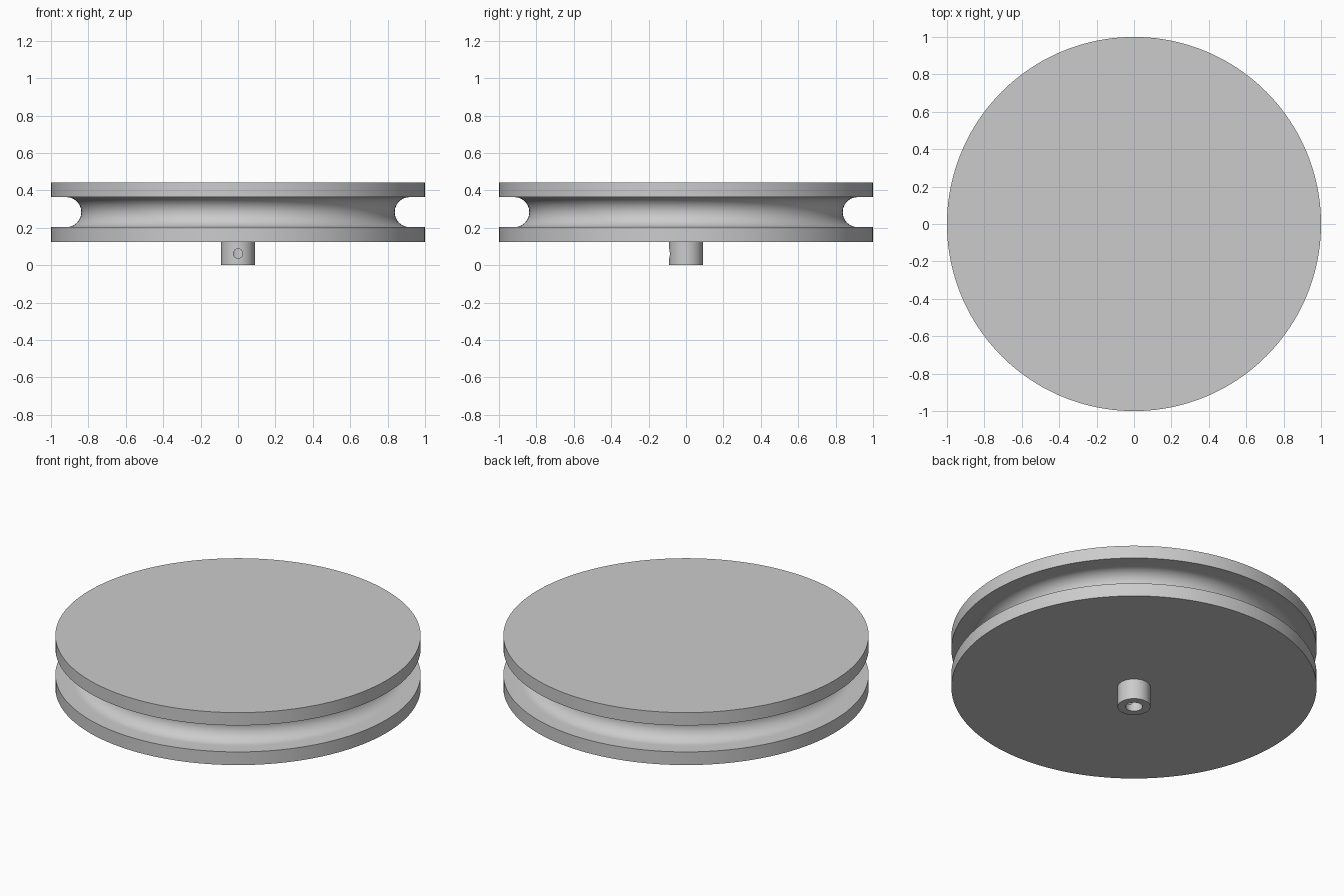
import bpy, bmesh, math
from mathutils import Matrix

cube = bpy.data.objects.get("Cube")
if cube:
    bpy.data.objects.remove(cube, do_unlink=True)

# One flat grey for the whole pulley
grey = bpy.data.materials.new("plain grey")
grey.use_nodes = True
colour = (0.6, 0.6, 0.6, 1)
grey.diffuse_color = colour
grey.node_tree.nodes["Principled BSDF"].inputs["Base Color"].default_value = colour

RIM_R, BASE_Z, TOP_Z = 1.0, 0.124, 0.441
GROOVE_R, GROOVE_X, GROOVE_Z = 0.08, 0.918, 0.2835
HUB_R, BORE_R, SCREW_R = 0.09, 0.046, 0.025


def add_object(name, bm):
    bmesh.ops.recalc_face_normals(bm, faces=bm.faces)
    mesh = bpy.data.meshes.new(name)
    bm.to_mesh(mesh)
    bm.free()
    mesh.materials.append(grey)
    obj = bpy.data.objects.new(name, mesh)
    bpy.context.collection.objects.link(obj)
    return obj


def lathe(name, profile, steps, closed=False):
    """Revolve (radius, height) points around z; an open profile gets flat caps."""
    bm = bmesh.new()
    rings = []
    for r, z in profile:
        angles = [2 * math.pi * i / steps for i in range(steps)]
        rings.append([bm.verts.new((r * math.cos(a), r * math.sin(a), z)) for a in angles])
    pairs = list(zip(rings, rings[1:]))
    if closed:
        pairs.append((rings[-1], rings[0]))
    else:
        bm.faces.new(rings[0])
        bm.faces.new(rings[-1])
    for a, b in pairs:
        for i in range(steps):
            j = (i + 1) % steps
            bm.faces.new((a[i], a[j], b[j], b[i]))
    return add_object(name, bm)


def activate(obj):
    bpy.ops.object.select_all(action="DESELECT")
    obj.select_set(True)
    bpy.context.view_layer.objects.active = obj


# Grooved wheel: flat flanges with a round-bottomed rope channel
channel = []
for i in range(25):
    t = math.pi * i / 24
    channel.append((GROOVE_X - GROOVE_R * math.sin(t), GROOVE_Z - GROOVE_R * math.cos(t)))
profile = [(RIM_R, BASE_Z), (RIM_R, channel[0][1]), *channel,
           (RIM_R, channel[-1][1]), (RIM_R, TOP_Z)]
wheel = lathe("grooved_wheel", profile, 160)

# Hollow hub below the wheel
hub = lathe("hub", [(BORE_R, 0), (HUB_R, 0), (HUB_R, BASE_Z), (BORE_R, BASE_Z)], 64, True)

# Set screw hole through the front wall of the hub
bm = bmesh.new()
place = Matrix.Translation((0, -HUB_R, BASE_Z / 2)) @ Matrix.Rotation(math.pi / 2, 4, "X")
bmesh.ops.create_cone(bm, cap_ends=True, segments=32, radius1=SCREW_R, radius2=SCREW_R,
                      depth=0.14, matrix=place)
cutter = add_object("screw_hole_cutter", bm)
cutter.hide_render = True
activate(hub)
cut = hub.modifiers.new("screw hole", "BOOLEAN")
cut.operation = "DIFFERENCE"
cut.solver = "EXACT"
cut.object = cutter
bpy.ops.object.modifier_apply(modifier=cut.name)
bpy.data.objects.remove(cutter, do_unlink=True)

for part in (wheel, hub):
    activate(part)
    bpy.ops.object.shade_smooth_by_angle(angle=math.radians(30))
